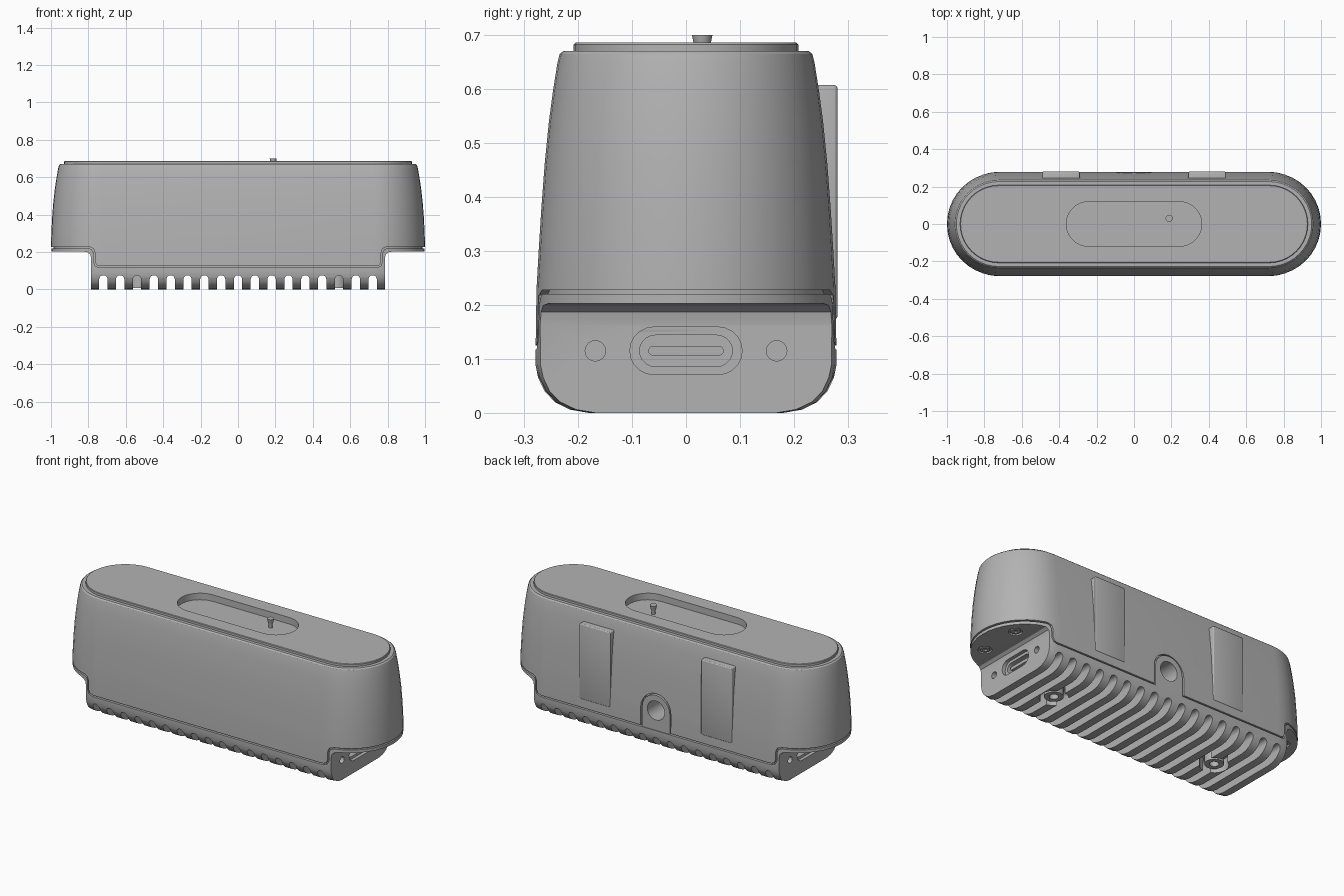
import bpy, bmesh
from math import cos, sin, pi, radians

cube = bpy.data.objects.get("Cube")
if cube:
    bpy.data.objects.remove(cube, do_unlink=True)

grey = bpy.data.materials.new("mid grey")
grey.use_nodes = True
grey.diffuse_color = (0.45, 0.45, 0.45, 1)
grey.node_tree.nodes["Principled BSDF"].inputs["Base Color"].default_value = grey.diffuse_color


def stadium(hx, hy, n=20, cx=0, cy=0):
    """Rounded-end outline, longer along the first axis."""
    pts = []
    for side, start in ((1, -pi / 2), (-1, pi / 2)):
        for i in range(n + 1):
            a = start + pi * i / n
            pts.append((cx + side * (hx - hy) + hy * cos(a), cy + hy * sin(a)))
    return pts


def circle(cx, cy, r, n=24):
    return [(cx + r * cos(2 * pi * i / n), cy + r * sin(2 * pi * i / n)) for i in range(n)]


def arch(cx, top, r, bottom, n=12):
    """Round-topped slot outline."""
    pts = [(cx + r * cos(pi * i / n), top - r + r * sin(pi * i / n)) for i in range(n + 1)]
    return pts + [(cx - r, bottom), (cx + r, bottom)]


def mirrored(half):
    return half + [(-x, z) for x, z in reversed(half)]


def skin(name, stacks):
    """Closed solids, each from a stack of matching rings."""
    bm = bmesh.new()
    for rings in stacks:
        rows = [[bm.verts.new(p) for p in ring] for ring in rings]
        n = len(rows[0])
        for a, b in zip(rows, rows[1:]):
            for i in range(n):
                bm.faces.new((a[i], a[(i + 1) % n], b[(i + 1) % n], b[i]))
        bm.faces.new(rows[0])
        bm.faces.new(rows[-1])
    bmesh.ops.recalc_face_normals(bm, faces=bm.faces)
    mesh = bpy.data.meshes.new(name)
    bm.to_mesh(mesh)
    bm.free()
    mesh.materials.append(grey)
    obj = bpy.data.objects.new(name, mesh)
    bpy.context.collection.objects.link(obj)
    return obj


def loft(name, stations):
    return skin(name, [[[(x, y, z) for x, y in stadium(hx, hy)] for z, hx, hy in stations]])


def prism(name, outlines, axis, lo, hi):
    place = {"x": lambda p, d: (d, p[0], p[1]),
             "y": lambda p, d: (p[0], d, p[1]),
             "z": lambda p, d: (p[0], p[1], d)}[axis]
    return skin(name, [[[place(p, d) for p in o] for d in (lo, hi)] for o in outlines])


def activate(obj):
    bpy.ops.object.select_all(action="DESELECT")
    obj.select_set(True)
    bpy.context.view_layer.objects.active = obj


def boolean(targets, cutter, operation="DIFFERENCE"):
    for obj in targets:
        mod = obj.modifiers.new("cut", "BOOLEAN")
        mod.operation, mod.object, mod.solver = operation, cutter, "EXACT"
        activate(obj)
        bpy.ops.object.modifier_apply(modifier=mod.name)
    bpy.data.objects.remove(cutter, do_unlink=True)


def bevel(obj, width, segments=3):
    mod = obj.modifiers.new("bevel", "BEVEL")
    mod.width, mod.segments = width, segments
    activate(obj)
    bpy.ops.object.modifier_apply(modifier=mod.name)


# Tapered outer shell, stepped up at both ends
shell = loft("outer_shell", [
    (0.10, 1.0, 0.279), (0.23, 1.0, 0.277), (0.30, 0.998, 0.273), (0.38, 0.994, 0.268),
    (0.46, 0.988, 0.262), (0.54, 0.979, 0.254), (0.60, 0.970, 0.246), (0.65, 0.961, 0.238),
    (0.665, 0.957, 0.234), (0.671, 0.950, 0.227)])
step = [(0.74, 0.125), (0.757, 0.131), (0.765, 0.15), (0.765, 0.195), (0.773, 0.218),
        (0.795, 0.228), (1.1, 0.228), (1.1, 0.8)]
boolean([shell], prism("shell_limit", [mirrored(step)], "y", -0.5, 0.5), "INTERSECT")

# Base frame with rounded underside and thin end flanges
base = loft("heat_sink_base", [
    (0, 0.9, 0.18), (0.006, 0.93, 0.215), (0.02, 0.96, 0.243), (0.04, 0.98, 0.262),
    (0.065, 0.99, 0.274), (0.09, 0.996, 0.279), (0.16, 0.998, 0.279), (0.24, 0.998, 0.277)])
lower = [(0.785, 0), (0.785, 0.165), (0.79, 0.187), (0.805, 0.199), (0.83, 0.203), (1.1, 0.203)]
upper = [(1.1, 0.22), (0.797, 0.22), (0.781, 0.212), (0.773, 0.195), (0.773, 0.148),
         (0.763, 0.125), (0.742, 0.117)]
boolean([base], prism("base_limit", [mirrored(lower + upper)], "y", -0.5, 0.5), "INTERSECT")

# Inner core closing the seam
core = loft("seam_core", [(0.1, 0.986, 0.264), (0.3, 0.986, 0.262)])
core_limit = [(0.778, 0.05), (0.778, 0.2), (0.8, 0.212), (1.1, 0.212), (1.1, 0.28)]
boolean([core], prism("core_limit", [mirrored(core_limit)], "y", -0.5, 0.5), "INTERSECT")

# Cooling slots across the underside
slots = [arch(0.09 * i, 0.076, 0.022, -0.05) for i in range(-8, 9)]
boolean([base], prism("slot_cutter", slots, "y", -0.5, 0.5))

# Mounting bosses set among the fins
pockets = [circle(s * 0.53, 0, 0.075) for s in (-1, 1)]
boolean([base], prism("pocket_cutter", pockets, "z", -0.05, 0.07))
bosses = prism("mounting_bosses", [circle(s * 0.53, 0, 0.05) for s in (-1, 1)], "z", 0.008, 0.09)
holes = [circle(s * 0.53, 0, 0.024) for s in (-1, 1)]
boolean([bosses], prism("boss_hole_cutter", holes, "z", -0.05, 0.06))

# Screws under the end flanges
spots = [(sx * 0.885, sy * 0.12) for sx in (-1, 1) for sy in (-1, 1)]
boolean([base], prism("flange_cutter", [circle(x, y, 0.036) for x, y in spots], "z", 0.15, 0.214))
heads = prism("flange_screws", [circle(x, y, 0.026) for x, y in spots], "z", 0.204, 0.23)
sockets = [circle(x, y, 0.013, 6) for x, y in spots]
boolean([heads], prism("socket_cutter", sockets, "z", 0.15, 0.214))

# Ports and screw holes on each end face
for side, label in ((1, "left"), (-1, "right")):
    def ends(inner, outer):
        return sorted((side * inner, side * outer))
    rim = prism("rim_cutter", [stadium(0.104, 0.044, 10, 0, 0.115)], "x", *ends(0.765, 0.9))
    boolean([base, core, shell], rim)
    cavity = prism("cavity_cutter", [stadium(0.086, 0.029, 10, 0, 0.115)], "x", *ends(0.68, 0.9))
    boolean([base, core, shell], cavity)
    screw = [circle(y, 0.115, 0.019, 16) for y in (-0.168, 0.168)]
    boolean([base, core, shell], prism("screw_cutter", screw, "x", *ends(0.74, 0.9)))
    prism(label + "_port_tongue", [stadium(0.07, 0.009, 6, 0, 0.115)], "x", *ends(0.67, 0.76))

# Arched tripod socket at the back
boolean([shell], prism("arch_cutter", [arch(0, 0.328, 0.097, 0.05)], "y", 0.255, 0.5))
socket = prism("tripod_socket", [arch(0, 0.32, 0.089, 0.112)], "y", 0.1, 0.275)
thread = prism("thread_cutter", [circle(0, 0.232, 0.055, 32)], "y", 0.14, 0.5)
boolean([shell, core, socket], thread)

# Two flat pads on the back
for x, label in ((-0.39, "right"), (0.39, "left")):
    pad = prism(label + "_back_pad", [[(x - 0.1, 0.172), (x + 0.1, 0.172),
                                       (x + 0.1, 0.608), (x - 0.1, 0.608)]], "y", 0.2, 0.281)
    bevel(pad, 0.008)

# Top plate with sunken pill-shaped tray
plate = loft("top_plate", [(0.65, 0.93, 0.208), (0.683, 0.93, 0.208), (0.686, 0.927, 0.205)])
boolean([shell, plate], prism("tray_cutter", [stadium(0.362, 0.119)], "z", 0.648, 0.8))

# Small flared pin standing in the tray
pin = [(0.63, 0.011), (0.67, 0.011), (0.68, 0.015), (0.70, 0.019)]
skin("flared_pin", [[[(x, y, z) for x, y in circle(0.188, 0.03, r)] for z, r in pin]])

for obj in list(bpy.context.collection.objects):
    if obj.type == "MESH" and grey.name in obj.data.materials:
        activate(obj)
        bpy.ops.object.shade_smooth_by_angle(angle=radians(28))
